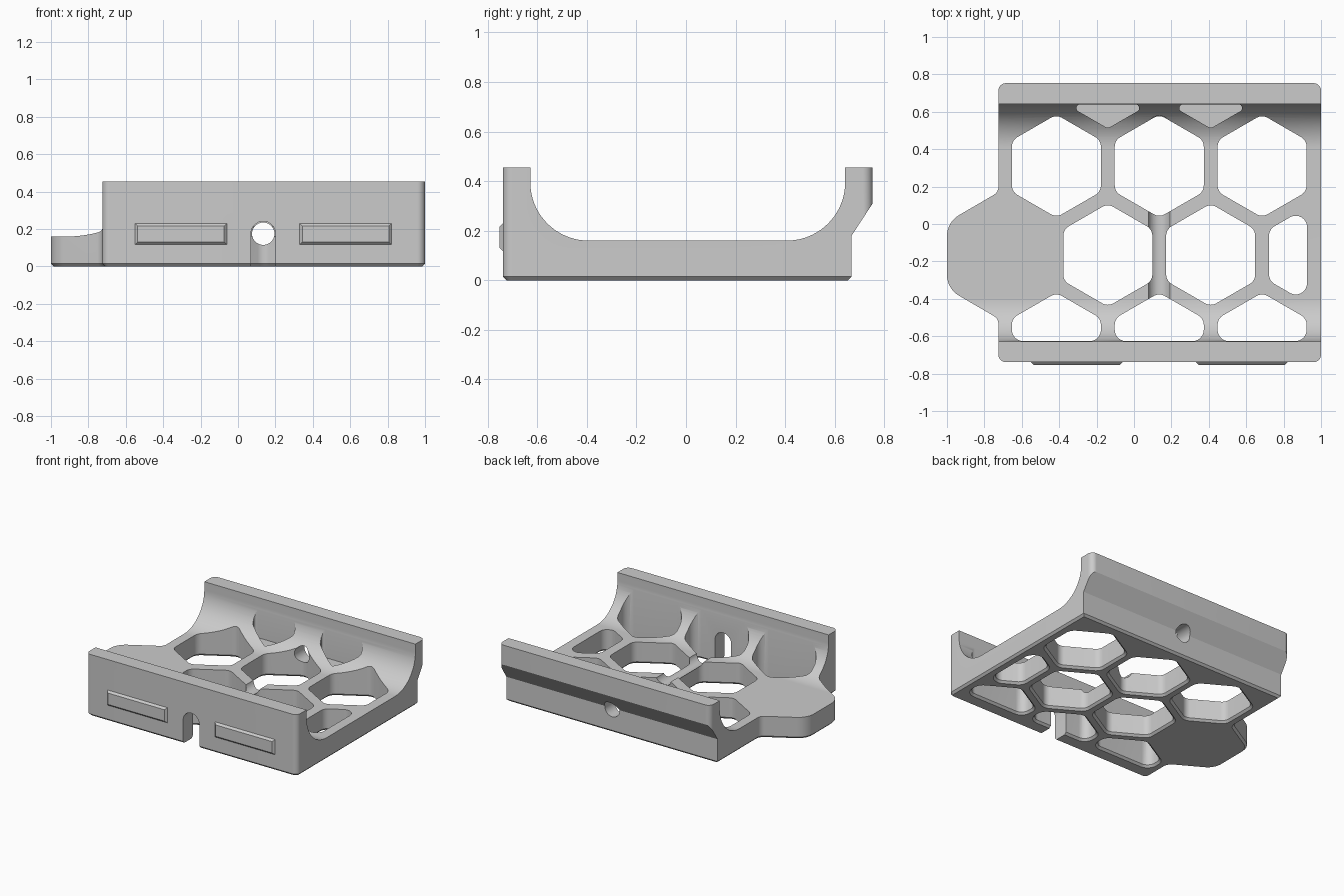
import bpy, bmesh, math
from mathutils import Vector

cube = bpy.data.objects.get("Cube")
if cube:
    bpy.data.objects.remove(cube, do_unlink=True)

grey = bpy.data.materials.new("plain grey")
grey.use_nodes = True
grey.diffuse_color = (0.6, 0.6, 0.6, 1)
grey.node_tree.nodes["Principled BSDF"].inputs["Base Color"].default_value = (0.6, 0.6, 0.6, 1)

CHAMFER = 0.015


def loft(name, loops):
    """Closed solid through equal-length loops of 3D points."""
    bm = bmesh.new()
    rings = [[bm.verts.new(p) for p in loop] for loop in loops]
    n = len(rings[0])
    for low, high in zip(rings, rings[1:]):
        for i in range(n):
            j = (i + 1) % n
            bm.faces.new((low[i], low[j], high[j], high[i]))
    caps = [bm.faces.new(rings[0][::-1]), bm.faces.new(rings[-1])]
    bm.normal_update()
    bmesh.ops.triangulate(bm, faces=caps)
    if bm.calc_volume(signed=True) < 0:
        bmesh.ops.reverse_faces(bm, faces=bm.faces[:])
    mesh = bpy.data.meshes.new(name)
    bm.to_mesh(mesh)
    bm.free()
    mesh.materials.append(grey)
    obj = bpy.data.objects.new(name, mesh)
    bpy.context.collection.objects.link(obj)
    return obj


def fillet(corners, steps=10):
    """Round each (x, y, radius) corner of a polygon."""
    pts = []
    n = len(corners)
    for i, (x, y, r) in enumerate(corners):
        p = Vector((x, y))
        if not r:
            pts.append(p)
            continue
        a = (Vector(corners[i - 1][:2]) - p).normalized()
        b = (Vector(corners[(i + 1) % n][:2]) - p).normalized()
        half = a.angle(b) / 2
        centre = p + (a + b).normalized() * r / math.sin(half)
        t = r / math.tan(half)
        u, v = p + a * t - centre, p + b * t - centre
        for k in range(steps + 1):
            pts.append(centre + u.lerp(v, k / steps).normalized() * r)
    return pts


def grow(pts, d):
    """Offset a counter-clockwise outline outwards."""
    out = []
    for i, p in enumerate(pts):
        t = (pts[(i + 1) % len(pts)] - pts[i - 1]).normalized()
        out.append(p + Vector((t.y, -t.x)) * d)
    return out


def upright(name, pts, levels):
    """Vertical prism; levels are (height, outline offset)."""
    return loft(name, [[(p.x, p.y, z) for p in grow(pts, d)] for z, d in levels])


def clip(poly, axis, limit, side):
    """Keep the part of a polygon on one side of an axis-aligned line."""
    out = []
    for i, p in enumerate(poly):
        q = poly[i - 1]
        dp, dq = (limit - p[axis]) * side, (limit - q[axis]) * side
        if dp * dq < 0:
            out.append(q.lerp(p, dq / (dq - dp)))
        if dp >= 0:
            out.append(p)
    return out


def volume(mesh):
    bm = bmesh.new()
    bm.from_mesh(mesh)
    v = bm.calc_volume(signed=True)
    bm.free()
    return v


def combine(obj, tool, operation):
    """Boolean with the first solver that removes a sensible amount."""
    before = volume(obj.data)
    mod = obj.modifiers.new("cut", 'BOOLEAN')
    mod.operation, mod.object = operation, tool
    result = None
    for solver in reversed(mod.bl_rna.properties["solver"].enum_items.keys()):
        mod.solver = solver
        bpy.context.view_layer.update()
        graph = bpy.context.evaluated_depsgraph_get()
        mesh = bpy.data.meshes.new_from_object(obj.evaluated_get(graph))
        if 0.2 < volume(mesh) / before < 0.9999:
            result = mesh
            break
        bpy.data.meshes.remove(mesh)
    obj.modifiers.remove(mod)
    if result:
        obj.data = result
    bpy.data.objects.remove(tool, do_unlink=True)


# Plan outline: tray with a hexagonal tab on its right side
L, R, F, B = -0.725, 1.0, -0.739, 0.753
plan = fillet([
    (L, F, 0.04), (R, F, 0.04), (R, B, 0.04), (L, B, 0.04),
    (L, 0.17, 0.05), (-1, 0.01, 0.13), (-1, -0.346, 0.13), (L, -0.506, 0.05)])
tray = upright("tray", plan, [(0, -CHAMFER), (CHAMFER, 0), (0.6, 0)])

# Side profile: curved trough with an overhanging back wall
side = fillet([
    (-1, -0.1, 0), (0.553, -0.1, 0), (0.668, CHAMFER, 0), (0.668, 0.18, 0),
    (0.8, 0.382, 0), (0.8, 0.455, 0), (0.642, 0.455, 0), (0.642, 0.16, 0.235),
    (-0.628, 0.16, 0.235), (-0.628, 0.455, 0), (-1, 0.455, 0)], 24)
profile = loft("profile", [[(x, p.x, p.y) for p in side] for x in (-1.2, 1.2)])
combine(tray, profile, 'INTERSECT')

# Honeycomb openings, with blind pockets in the back wall
PITCH, APOTHEM = 0.55, 0.238
ROW = PITCH * math.sqrt(3) / 2
SIZE = APOTHEM / math.cos(math.pi / 6)
through = [(-CHAMFER, 2 * CHAMFER), (CHAMFER, 0), (0.7, 0)]
blind = [(0.16, 0), (0.7, 0)]
odd, even = (-0.415, 0.135, 0.685), (-0.14, 0.41, 0.96)
rows = [(odd, 0, through, 0.06), (even, 1, through, 0.06),
        (odd, 2, through, 0.06), (even[:2], -1, blind, 0.02)]
for xs, index, levels, radius in rows:
    cy = 0.31 - index * ROW
    for cx in xs:
        hexagon = [Vector((cx + SIZE * math.sin(-k * math.pi / 3),
                           cy + SIZE * math.cos(k * math.pi / 3))) for k in range(6)]
        for axis, limit, sign in ((0, 0.925, 1), (1, 0.64, 1), (1, -0.626, -1)):
            hexagon = clip(hexagon, axis, limit, sign)
        pts = fillet([(p.x, p.y, radius) for p in hexagon])
        combine(tray, upright("cell", pts, levels), 'DIFFERENCE')

# Round bore running front to back, and the arched slot in the front wall
BORE_X, BORE_Z = 0.135, 0.175
bore = [(BORE_X + 0.06 * math.cos(a), BORE_Z + 0.06 * math.sin(a))
        for a in (math.tau * k / 48 for k in range(48))]
combine(tray, loft("bore", [[(x, y, z) for x, z in bore] for y in (0.9, -0.9)]), 'DIFFERENCE')
arch = [(BORE_X + 0.066 * math.cos(a), BORE_Z + 0.066 * math.sin(a))
        for a in (math.pi * k / 24 for k in range(25))]
arch += [(BORE_X - 0.066, -0.1), (BORE_X + 0.066, -0.1)]
combine(tray, loft("arch", [[(x, y, z) for x, z in arch] for y in (-0.58, -0.9)]), 'DIFFERENCE')

# Smooth the curved surfaces, keep the edges crisp
tray.data.shade_smooth()
tray.data.set_sharp_from_angle(angle=math.radians(25))

# Raised bevelled plates on the front wall
for name, x0, x1 in (("right_front_plate", -0.55, -0.06), ("left_front_plate", 0.33, 0.82)):
    loops = []
    for y, inset in ((F + 0.01, 0), (F, 0), (-0.753, 0.014)):
        a, b, low, high = x0 + inset, x1 - inset, 0.118 + inset, 0.23 - inset
        loops.append([(a, y, low), (b, y, low), (b, y, high), (a, y, high)])
    loft(name, loops)
